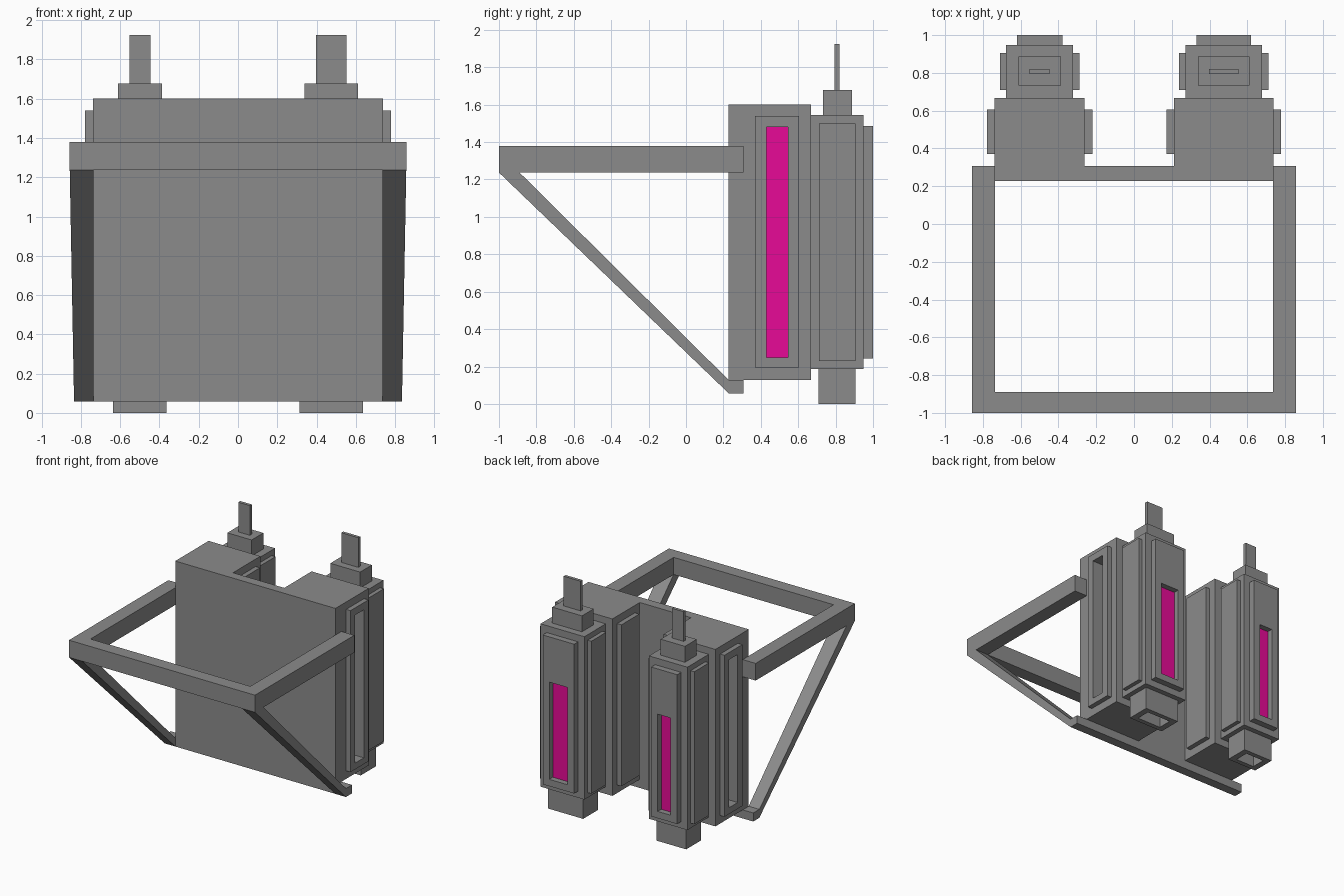
import bpy, bmesh
from mathutils import Vector

if "Cube" in bpy.data.objects:
    bpy.data.objects.remove(bpy.data.objects["Cube"])

glow = bpy.data.materials.new("magenta_glow")
glow.diffuse_color = (0.80, 0.003, 0.31, 1)
glow.use_nodes = True
glow.node_tree.nodes["Principled BSDF"].inputs["Base Color"].default_value = glow.diffuse_color
grey = bpy.data.materials.new("dark_grey")
grey.diffuse_color = (0.26, 0.26, 0.26, 1)
grey.use_nodes = True
grey.node_tree.nodes["Principled BSDF"].inputs["Base Color"].default_value = grey.diffuse_color


def finish(bm, name, mat=grey):
    bmesh.ops.recalc_face_normals(bm, faces=bm.faces[:])
    me = bpy.data.meshes.new(name)
    bm.to_mesh(me)
    bm.free()
    me.materials.append(mat)
    ob = bpy.data.objects.new(name, me)
    bpy.context.collection.objects.link(ob)
    return ob


def box_bm(x, y, z):
    bm = bmesh.new()
    bmesh.ops.create_cube(bm, size=1)
    for v in bm.verts:
        v.co = Vector([a[0] if c < 0 else a[1] for c, a in zip(v.co, (x, y, z))])
    return bm


def box(name, x, y, z, mat=grey):
    return finish(box_bm(x, y, z), name, mat)


def face_towards(bm, axis, sign):
    bm.normal_update()
    return next(f for f in bm.faces if f.normal[axis] * sign > 0.9)


def step(bm, face, axis, a, b, dist):
    """Inset a face to the rectangle a x b, then push it along its axis."""
    bmesh.ops.inset_region(bm, faces=[face], thickness=0.01)
    others = [i for i in range(3) if i != axis]
    mid = face.calc_center_median()
    for v in face.verts:
        for i, r in zip(others, (a, b)):
            v.co[i] = r[0] if v.co[i] < mid[i] else r[1]
    new = bmesh.ops.extrude_discrete_faces(bm, faces=[face])["faces"][0]
    for v in new.verts:
        v.co[axis] += dist
    return new


def prism(axis, pts, lo, hi):
    """Extrude a 2D outline along an axis."""
    bm = bmesh.new()
    vs = []
    for p in pts:
        co = list(p)
        co.insert(axis, lo)
        vs.append(bm.verts.new(co))
    f = bm.faces.new(vs)
    ext = bmesh.ops.extrude_face_region(bm, geom=[f])["geom"]
    for v in ext:
        if isinstance(v, bmesh.types.BMVert):
            v.co[axis] = hi
    return bm


# Two thruster units: the left one is slightly slimmer
for side, s, c, d in (("right", 1, 0.475, 0), ("left", -1, -0.4995, 0.025)):
    def span(half):
        return (c - half + d, c + half - d)

    # Tank with a plain inner panel and a deep slot in the outer panel
    bm = box_bm(span(0.2635), (0.228, 0.667), (0.128, 1.602))
    step(bm, face_towards(bm, 0, -s), 0, (0.37, 0.605), (0.195, 1.54), -s * 0.04)
    f = step(bm, face_towards(bm, 0, s), 0, (0.37, 0.605), (0.195, 1.54), s * 0.04)
    step(bm, f, 0, (0.43, 0.545), (0.247, 1.48), -s * 0.20)
    finish(bm, side + "_tank")
    floor = c + s * (0.2635 - d + 0.04 - 0.20)
    box(side + "_tank_light", sorted((floor - s * 0.005, floor + s * 0.005)),
        (0.43, 0.545), (0.247, 1.48), glow)

    # Rear pack with side panels and a framed rear window
    bm = box_bm(span(0.202), (0.667, 0.948), (0.188, 1.545))
    for k in (-1, 1):
        step(bm, face_towards(bm, 0, k), 0, (0.71, 0.905), (0.23, 1.50), k * 0.034)
    f = step(bm, face_towards(bm, 1, 1), 1, span(0.145), (0.243, 1.487), 0.052)
    step(bm, f, 1, span(0.085), (0.30, 1.11), -0.052)
    finish(bm, side + "_pack")
    box(side + "_pack_light", span(0.085), (0.943, 0.953), (0.30, 1.11), glow)

    # Hollow nozzle below
    bm = box_bm(span(0.161), (0.708, 0.905), (0, 0.188))
    step(bm, face_towards(bm, 2, -1), 2, span(0.11), (0.747, 0.866), 0.12)
    finish(bm, side + "_nozzle")

    # Cap and fin on top
    box(side + "_cap", span(0.137), (0.733, 0.887), (1.545, 1.678))
    box(side + "_fin", span(0.078), (0.794, 0.82), (1.678, 1.925))

# Plate joining the tanks and the bar under it
box("back_plate", (-0.262, 0.2115), (0.228, 0.307), (0.128, 1.602))
box("bottom_bar", (-0.835, 0.835), (0.228, 0.307), (0.057, 0.128))

# U-shaped harness rail
rail = [(-0.857, 0.307), (-0.857, -1), (0.857, -1), (0.857, 0.307),
        (0.737, 0.307), (0.737, -0.89), (-0.737, -0.89), (-0.737, 0.307)]
finish(prism(2, rail, 1.237, 1.38), "harness_rail")

# Diagonal struts, tapering slightly on the outside, mirrored
bm = prism(0, [(-1, 1.237), (-0.89, 1.237), (0.228, 0.128), (0.228, 0.057)], 0.737, 0.857)
for v in bm.verts:
    if v.co.x > 0.8:
        v.co.x = 0.835 + 0.022 * (v.co.z - 0.057) / 1.18
strut = finish(bm, "struts")
strut.modifiers.new("mirror", "MIRROR")
